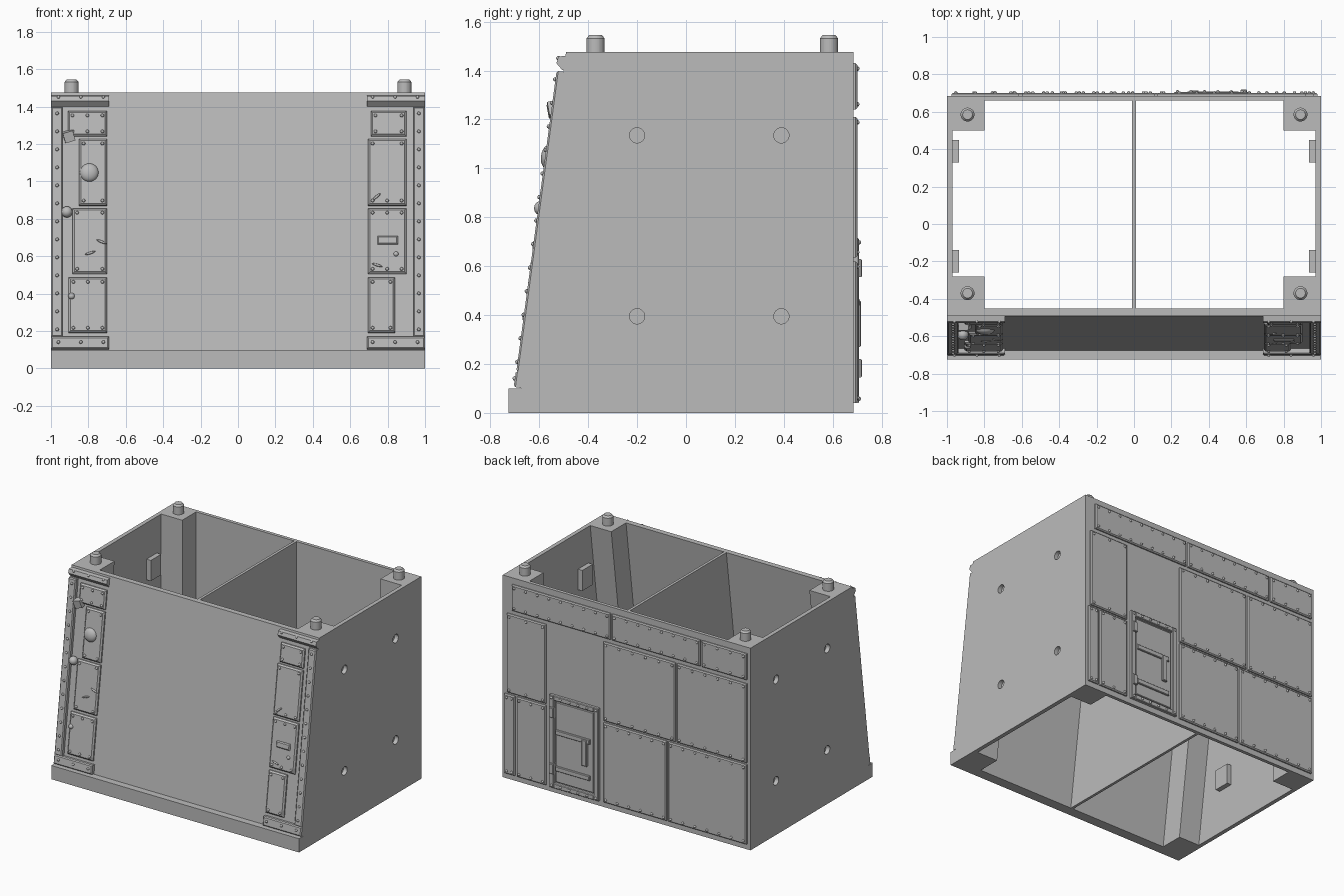
import bpy, bmesh, math
from mathutils import Matrix, Vector

cube = bpy.data.objects.get("Cube")
if cube:
    bpy.data.objects.remove(cube, do_unlink=True)

GREY = (0.5, 0.5, 0.5, 1)
grey = bpy.data.materials.new("plain grey")
grey.use_nodes = True
grey.diffuse_color = GREY
grey.node_tree.nodes["Principled BSDF"].inputs["Base Color"].default_value = GREY

TILT = 0.134                      # run of the sloped front per unit of height
ANG = math.atan(TILT)
# Local frames: x across, y up the wall, z outward
FRONT = Matrix.Translation((0, -0.675, 0.1)) @ Matrix.Rotation(math.pi / 2 - ANG, 4, 'X')
BACK = Matrix.Translation((0, 0.685, 0)) @ Matrix.Rotation(math.pi, 4, 'Z') @ Matrix.Rotation(math.pi / 2, 4, 'X')


def slope(z):
    return -0.675 + (z - 0.1) * TILT


def finish(name, bm, smooth=False):
    bmesh.ops.recalc_face_normals(bm, faces=bm.faces)
    me = bpy.data.meshes.new(name)
    bm.to_mesh(me)
    bm.free()
    ob = bpy.data.objects.new(name, me)
    bpy.context.collection.objects.link(ob)
    me.materials.append(grey)
    if smooth:
        me.shade_smooth()
    return ob


def add_prism(bm, profile, x0, x1):
    """Extrude a (y, z) profile along x."""
    f = bm.faces.new([bm.verts.new((x0, y, z)) for y, z in profile])
    r = bmesh.ops.extrude_face_region(bm, geom=[f])
    bmesh.ops.translate(bm, vec=(x1 - x0, 0, 0),
                        verts=[v for v in r["geom"] if isinstance(v, bmesh.types.BMVert)])


def prism(name, profile, *spans):
    bm = bmesh.new()
    for x0, x1 in spans:
        add_prism(bm, profile, x0, x1)
    return finish(name, bm)


def add_plate(bm, frame, x0, x1, y0, y1, t, edge=0.007, base=-0.004):
    """Plate with chamfered rim, lying on a wall frame."""
    lo = [(x0, y0), (x1, y0), (x1, y1), (x0, y1)]
    e = edge
    hi = [(x0 + e, y0 + e), (x1 - e, y0 + e), (x1 - e, y1 - e), (x0 + e, y1 - e)]
    rings = [[bm.verts.new(frame @ Vector((x, y, h))) for x, y in pts]
             for pts, h in ((lo, base), (lo, t - e), (hi, t))]
    bm.faces.new(rings[0][::-1])
    bm.faces.new(rings[2])
    for a, b in zip(rings, rings[1:]):
        for i in range(4):
            j = (i + 1) % 4
            bm.faces.new((a[i], a[j], b[j], b[i]))


def add_blob(bm, frame, x, y, h, size, turn=0, seg=8):
    m = frame @ Matrix.Translation((x, y, h)) @ Matrix.Rotation(turn, 4, 'Z') @ Matrix.Diagonal((*size, 1))
    bmesh.ops.create_uvsphere(bm, u_segments=seg, v_segments=max(4, seg // 2), radius=1, matrix=m)


def spread(a, b, n):
    return [a + (b - a) * i / (n - 1) for i in range(n)]


def rows(bm, frame, x0, x1, y0, y1, h, nb, nt, pad=0.025, r=0.0095):
    """Rivets along the bottom and top edges of a plate."""
    for y, n in ((y0 + pad, nb), (y1 - pad, nt)):
        for x in spread(x0 + pad, x1 - pad, n):
            add_blob(bm, frame, x, y, h, (r, r, 0.009))


def fz(z):
    return (z - 0.1) / math.cos(ANG)


# Hollow body: sloped shell with base ledge, open top and bottom
body = prism("body_shell", [(-0.725, 0), (-0.725, 0.1), (-0.675, 0.1), (slope(1.475), 1.475),
                            (0.685, 1.475), (0.685, 0)], (-1, 1))
hollow = prism("hollow_cutter", [(slope(-0.1) + 0.04, -0.1), (slope(1.6) + 0.04, 1.6),
                                 (0.66, 1.6), (0.66, -0.1)], (-0.97, 0.97))
bm = bmesh.new()
SOCKETS = [(y, z) for y in (-0.2, 0.39) for z in (0.395, 1.135)]
for side in (-1, 1):
    for y, z in SOCKETS:
        bmesh.ops.create_cone(bm, cap_ends=True, segments=32, radius1=0.031, radius2=0.031, depth=0.1,
                              matrix=Matrix.Translation((side, y, z)) @ Matrix.Rotation(math.pi / 2, 4, 'Y'))
holes = finish("socket_cutter", bm)
for cutter in (hollow, holes):
    cutter.hide_render = True
    cutter.hide_viewport = True
    mod = body.modifiers.new("cut", 'BOOLEAN')
    mod.operation, mod.solver, mod.object = 'DIFFERENCE', 'EXACT', cutter

# Divider, corner pillars, socket backing pads
prism("divider", [(slope(0) + 0.03, 0), (slope(1.475) + 0.03, 1.475), (0.67, 1.475), (0.67, 0)], (-0.01, 0.01))
CORNERS = ((-0.98, -0.8), (0.8, 0.98))
prism("rear_pillars", [(0.5, 0), (0.5, 1.475), (0.67, 1.475), (0.67, 0)], *CORNERS)
prism("front_pillars", [(slope(0) + 0.03, 0), (slope(1.475) + 0.03, 1.475),
                        (slope(1.475) + 0.21, 1.475), (slope(0) + 0.21, 0)], *CORNERS)
bm = bmesh.new()
for y, z in SOCKETS:
    for x0, x1 in ((-0.97, -0.935), (0.935, 0.97)):
        add_prism(bm, [(y - 0.06, z - 0.075), (y + 0.06, z - 0.075), (y + 0.06, z + 0.075), (y - 0.06, z + 0.075)], x0, x1)
finish("socket_pads", bm)

# Locating pegs with chamfered tops
bm = bmesh.new()
for x in (-0.89, 0.89):
    for y in (-0.37, 0.585):
        for r1, r2, z0, z1 in ((0.037, 0.037, 1.46, 1.532), (0.037, 0.026, 1.532, 1.545)):
            bmesh.ops.create_cone(bm, cap_ends=True, segments=32, radius1=r1, radius2=r2, depth=z1 - z0,
                                  matrix=Matrix.Translation((x, y, (z0 + z1) / 2)))
pegs = finish("pegs", bm)

# Front edge framing: top caps, vertical strips, bottom strips
ENDS = ((-1, -0.69), (0.69, 1))
prism("front_top_caps", [(-0.48, 1.462), (-0.522, 1.457), (-0.53, 1.43), (-0.506, 1.402), (-0.48, 1.402)], *ENDS)
strips, rivets = bmesh.new(), bmesh.new()
for s in (-1, 1):
    x0, x1 = sorted((s, s * 0.938))
    add_plate(strips, FRONT, x0, x1, fz(0.165), fz(1.395), 0.028)
    x0, x1 = sorted((s, s * 0.69))
    add_plate(strips, FRONT, x0, x1, fz(0.102), fz(0.167), 0.03)
    for z in spread(0.205, 1.36, 13):
        add_blob(rivets, FRONT, s * 0.967, fz(z), 0.028, (0.0095, 0.0095, 0.01))
    for x in (0.72, 0.84, 0.96):
        add_blob(rivets, FRONT, s * x, fz(0.137), 0.03, (0.0095, 0.0095, 0.01))
        add_blob(rivets, FRONT, s * x, fz(1.447), 0.027, (0.0095, 0.0095, 0.01))
finish("front_strips", strips)

# Front patch plates: x range, z range, bottom and top rivet counts
plates = bmesh.new()
for x0, x1, z0, z1, nb, nt in (
        (-0.91, -0.7, 1.24, 1.375, 3, 3), (-0.85, -0.7, 0.87, 1.225, 2, 2),
        (-0.885, -0.7, 0.505, 0.855, 2, 2), (-0.905, -0.7, 0.19, 0.485, 3, 3),
        (0.71, 0.9, 1.24, 1.375, 2, 2), (0.695, 0.9, 0.87, 1.225, 3, 2),
        (0.695, 0.9, 0.505, 0.855, 3, 3), (0.695, 0.84, 0.19, 0.485, 2, 2)):
    add_plate(plates, FRONT, x0, x1, fz(z0), fz(z1), 0.02, 0.01)
    rows(rivets, FRONT, x0, x1, fz(z0), fz(z1), 0.02, nb, nt)
add_plate(plates, FRONT, 0.745, 0.855, fz(0.66), fz(0.705), 0.03)
finish("front_plates", plates)

# Impact dome, lumps and gouges
bm = bmesh.new()
for x, z, r in ((-0.795, 1.045, 0.05), (-0.915, 0.835, 0.03), (-0.89, 0.385, 0.018), (0.845, 0.61, 0.014)):
    add_blob(bm, FRONT, x, fz(z), 0.015, (r, r, min(r, 0.03)), seg=24)
for x, z, turn in ((-0.79, 0.615, 0.3), (-0.73, 0.675, -0.4), (0.74, 0.915, 0.7), (0.745, 0.55, -0.3)):
    add_blob(bm, FRONT, x, fz(z), 0.02, (0.03, 0.007, 0.007), turn)
finish("front_lumps", bm, True)
bm = bmesh.new()
bmesh.ops.create_cube(bm, size=0.055, matrix=FRONT @ Matrix.Translation((-0.905, fz(1.24), 0.015))
                      @ Matrix.Rotation(0.3, 4, 'Z') @ Matrix.Rotation(0.3, 4, 'X'))
finish("front_chunk", bm)

# Back plating in three rows (x measured from the viewer's left, so mirrored)
plates = bmesh.new()
for z0, z1, spans in (
        (1.24, 1.43, ((0.92, 0.125), (0.11, -0.6), (-0.615, -0.975))),
        (0.635, 1.21, ((0.96, 0.645), (0.18, -0.4), (-0.415, -0.975))),
        (0.04, 0.62, ((0.98, 0.895), (0.88, 0.645), (0.18, -0.33), (-0.345, -0.975)))):
    for a, b in spans:
        add_plate(plates, BACK, -a, -b, z0, z1, 0.016)
        n = max(2, round((a - b) / 0.09))
        rows(rivets, BACK, -a, -b, z0, z1, 0.016, n, n, 0.022)
finish("back_plates", plates)

# Back door: frame, leaf, cross bars, handle and hinges
door = bmesh.new()
for x0, x1, z0, z1, t in (
        (-0.61, -0.575, 0.04, 0.715, 0.022), (-0.25, -0.215, 0.04, 0.715, 0.022),
        (-0.575, -0.25, 0.04, 0.075, 0.022), (-0.575, -0.25, 0.68, 0.715, 0.022),
        (-0.565, -0.26, 0.085, 0.67, 0.012),
        (-0.56, -0.285, 0.435, 0.47, 0.024), (-0.56, -0.285, 0.17, 0.205, 0.024),
        (-0.345, -0.305, 0.27, 0.46, 0.03),
        (-0.605, -0.57, 0.555, 0.63, 0.034), (-0.605, -0.57, 0.145, 0.22, 0.034)):
    add_plate(door, BACK, x0, x1, z0, z1, t, 0.004)
finish("back_door", door)
rows(rivets, BACK, -0.61, -0.215, 0.04, 0.715, 0.022, 6, 6, 0.018)
finish("rivets", rivets, True)
